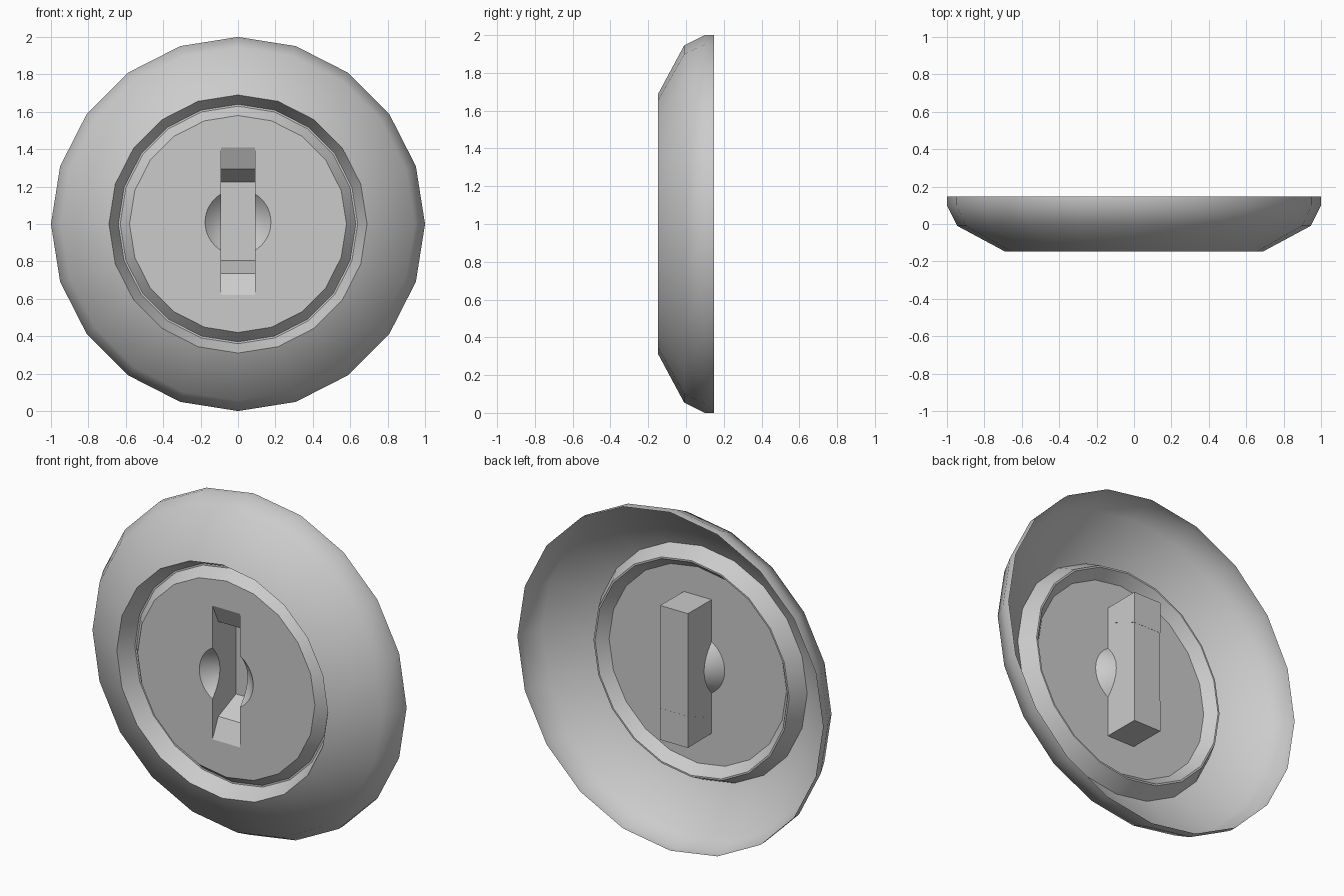
import bpy, bmesh
from math import sin, cos, acos, pi, sqrt, radians

if "Cube" in bpy.data.objects:
    bpy.data.objects.remove(bpy.data.objects["Cube"])

SIDES = 20
ZC = 1.0                      # axis height
FACE_Y, BACK_Y = -0.11, 0.11  # plug face and slot floor
W, Z0, Z1 = 0.09, 0.62, 1.41  # slot half width, bottom, top
R, DEPTH, BZ = 0.176, 0.095, 1.01  # finger dish


def make(name, verts, faces, smooth=None, mirror=False, toward=None):
    mesh = bpy.data.meshes.new(name)
    mesh.from_pydata(verts, [], faces)
    bm = bmesh.new()
    bm.from_mesh(mesh)
    bmesh.ops.remove_doubles(bm, verts=bm.verts, dist=1e-5)
    bmesh.ops.recalc_face_normals(bm, faces=bm.faces)
    # open sheets: turn the visible side along the given direction
    if toward:
        bm.normal_update()
        if sum(f.normal[toward[0]] * f.calc_area() for f in bm.faces) * toward[1] < 0:
            bmesh.ops.reverse_faces(bm, faces=bm.faces)
    bm.to_mesh(mesh)
    bm.free()
    ob = bpy.data.objects.new(name, mesh)
    bpy.context.collection.objects.link(ob)
    if mirror:
        ob.modifiers.new("Mirror", 'MIRROR').use_clip = True
    if smooth:
        bpy.ops.object.select_all(action='DESELECT')
        ob.select_set(True)
        bpy.context.view_layer.objects.active = ob
        bpy.ops.object.shade_smooth_by_angle(angle=radians(smooth))
    return ob


def lathe(name, profile, smooth):
    """Revolve (radius, y) points around the y axis."""
    n = len(profile)
    verts = [(r * sin(2 * pi * i / SIDES), y, ZC + r * cos(2 * pi * i / SIDES))
             for i in range(SIDES) for r, y in profile]
    faces = [(i * n + j, i * n + j + 1, (i + 1) % SIDES * n + j + 1, (i + 1) % SIDES * n + j)
             for i in range(SIDES) for j in range(n - 1)]
    return make(name, verts, faces, smooth, toward=(1, -1))


def dish_slice(x, n=12):
    """Points across the dish at a given x, from bottom to top."""
    h = sqrt(max(R * R - x * x, 0))
    ts = [-cos(pi * k / n) for k in range(n + 1)]
    return [(x, FACE_Y + DEPTH * (1 - (x * x + h * h * t * t) / (R * R)), BZ + h * t) for t in ts]


# Outer domed shell
lathe("domed_shell", [(1, 0.147), (1, 0.10), (0.945, -0.01), (0.69, -0.147)], 40)

# Groove between shell and plug
lathe("groove_ring", [(0.69, -0.147), (0.64, -0.05), (0.63, -0.05), (0.58, FACE_Y)], 25)

# Slices of the finger dish outside the slot
a0, steps = acos(W / R), 8
slices = [dish_slice(R * cos(a0 * (1 - i / steps))) for i in range(steps + 1)]
arc = [s[0] for s in slices] + [s[-1] for s in reversed(slices[:-1])]

# Plug face: half disc with half of the keyhole opening, mirrored
rim = [(0.58 * sin(pi * i / 10), FACE_Y, ZC - 0.58 * cos(pi * i / 10)) for i in range(11)]
outline = rim + [(0, FACE_Y, Z1), (W, FACE_Y, Z1)] + arc[::-1] + [(W, FACE_Y, Z0), (0, FACE_Y, Z0)]
make("plug_face", outline, [tuple(range(len(outline)))], mirror=True, toward=(1, -1))

# Finger dish lobes
n = len(slices[0])
make("finger_dish", [p for s in slices for p in s],
     [(i * n + j, i * n + j + 1, (i + 1) * n + j + 1, (i + 1) * n + j)
      for i in range(steps) for j in range(n - 1)], 40, mirror=True, toward=(1, -1))

# Slot side walls, cut where the dish breaks through
wall = [(W, FACE_Y, Z0)] + slices[0] + [(W, FACE_Y, Z1), (W, BACK_Y, Z1), (W, BACK_Y, Z0)]
make("slot_wall", wall, [tuple(range(len(wall)))], mirror=True, toward=(0, -1))

# Slot floor
make("slot_floor", [(sx * W, BACK_Y, z) for z in (Z0, Z1) for sx in (-1, 1)],
     [(0, 1, 3, 2)], toward=(1, -1))

# Bevelled end blocks at both ends of the slot
mid = (Z0 + Z1) / 2
profile = [(0.395, FACE_Y), (0.28, -0.055), (0.21, BACK_Y + 0.002), (0.397, BACK_Y + 0.002)]
for name, s in (("upper_slot_end", 1), ("lower_slot_end", -1)):
    make(name, [(x, y, mid + s * d) for x in (-W - 0.001, W + 0.001) for d, y in profile],
         [(0, 1, 2, 3), (4, 5, 6, 7)] + [(i, (i + 1) % 4, 4 + (i + 1) % 4, 4 + i) for i in range(4)])
